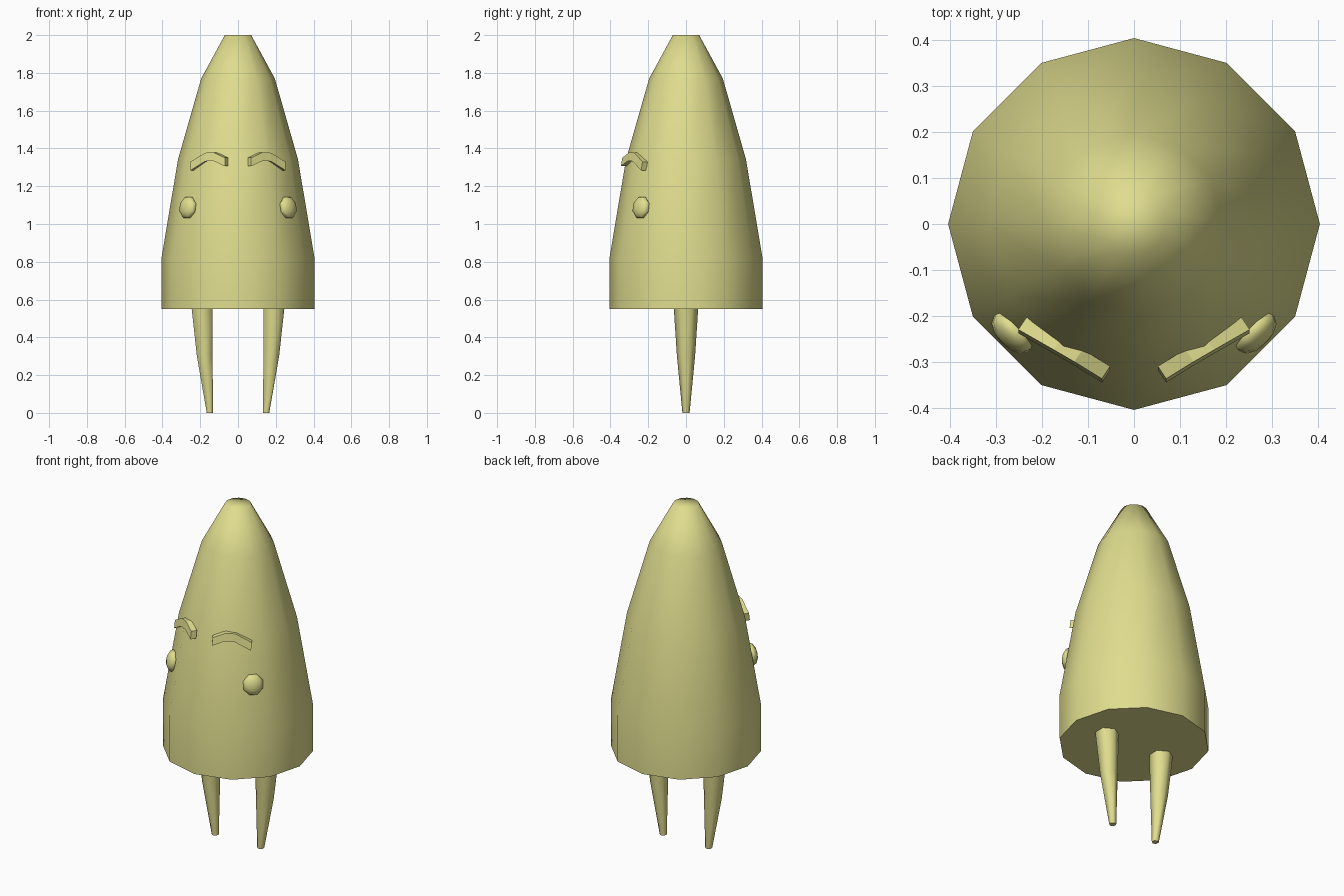
import bpy, bmesh, math
from mathutils import Vector, Matrix

if "Cube" in bpy.data.objects:
    bpy.data.objects.remove(bpy.data.objects["Cube"])

mat = bpy.data.materials.new("pale_yellow")
mat.diffuse_color = (0.74, 0.72, 0.27, 1)
mat.use_nodes = True
mat.node_tree.nodes["Principled BSDF"].inputs["Base Color"].default_value = mat.diffuse_color


def finish(name, bm, angle=None):
    bmesh.ops.recalc_face_normals(bm, faces=bm.faces)
    me = bpy.data.meshes.new(name)
    bm.to_mesh(me)
    bm.free()
    me.materials.append(mat)
    ob = bpy.data.objects.new(name, me)
    bpy.context.collection.objects.link(ob)
    if angle:
        bpy.ops.object.select_all(action='DESELECT')
        ob.select_set(True)
        bpy.context.view_layer.objects.active = ob
        bpy.ops.object.shade_smooth_by_angle(angle=math.radians(angle))
    return ob


def loft(bm, rings):
    """Skin a list of vertex rings and cap both ends."""
    vs = [[bm.verts.new(p) for p in ring] for ring in rings]
    n = len(vs[0])
    for a, b in zip(vs, vs[1:]):
        for i in range(n):
            j = (i + 1) % n
            bm.faces.new((a[i], a[j], b[j], b[i]))
    bm.faces.new(vs[0][::-1])
    bm.faces.new(vs[-1])


def circle(cx, z, r, n, start=0.0):
    angles = [start + math.tau * i / n for i in range(n)]
    return [(cx + r * math.cos(a), r * math.sin(a), z) for a in angles]


# Body: twelve-sided tapering cone
bm = bmesh.new()
profile = [(0.55, 0.405), (0.82, 0.405), (1.34, 0.318), (1.77, 0.195), (2.0, 0.07)]
loft(bm, [circle(0, z, r, 12) for z, r in profile])
finish("body", bm, 70)

for side, s in (("left", -1), ("right", 1)):
    # Leg: six-sided peg with a straight inner edge
    bm = bmesh.new()
    leg = [(0.0, 0.149, 0.019), (0.3, 0.176, 0.048), (0.56, 0.19, 0.065)]
    loft(bm, [circle(s * x, z, r, 6, math.pi / 2) for z, x, r in leg])
    finish(side + "_leg", bm, 65)

    # Eye: flattened ball lying on the sloping body surface
    bm = bmesh.new()
    bmesh.ops.create_uvsphere(bm, u_segments=8, v_segments=6, radius=1)
    normal = Vector((s * 0.7, -0.7, 0.16))
    turn = normal.to_track_quat('Z', 'Y').to_matrix().to_4x4()
    place = Matrix.Translation((s * 0.265, -0.237, 1.087))
    spin = Matrix.Rotation(math.pi / 8, 4, 'Z')
    bm.transform(place @ turn @ Matrix.Diagonal((0.058, 0.062, 0.031, 1)) @ spin)
    finish(side + "_eye", bm, 70)

    # Eyebrow: arched square bar
    bm = bmesh.new()
    arch = [(0.07, -0.345, 1.306), (0.13, -0.308, 1.334),
            (0.175, -0.282, 1.332), (0.252, -0.238, 1.284)]
    back, up = Vector((-0.018, 0.027, 0)), Vector((0, 0.008, 0.045))
    rings = []
    for p in arch:
        p = Vector(p)
        ring = [p, p + back, p + back + up, p + up]
        rings.append([(s * v.x, v.y, v.z) for v in ring])
    loft(bm, rings)
    finish(side + "_eyebrow", bm)
